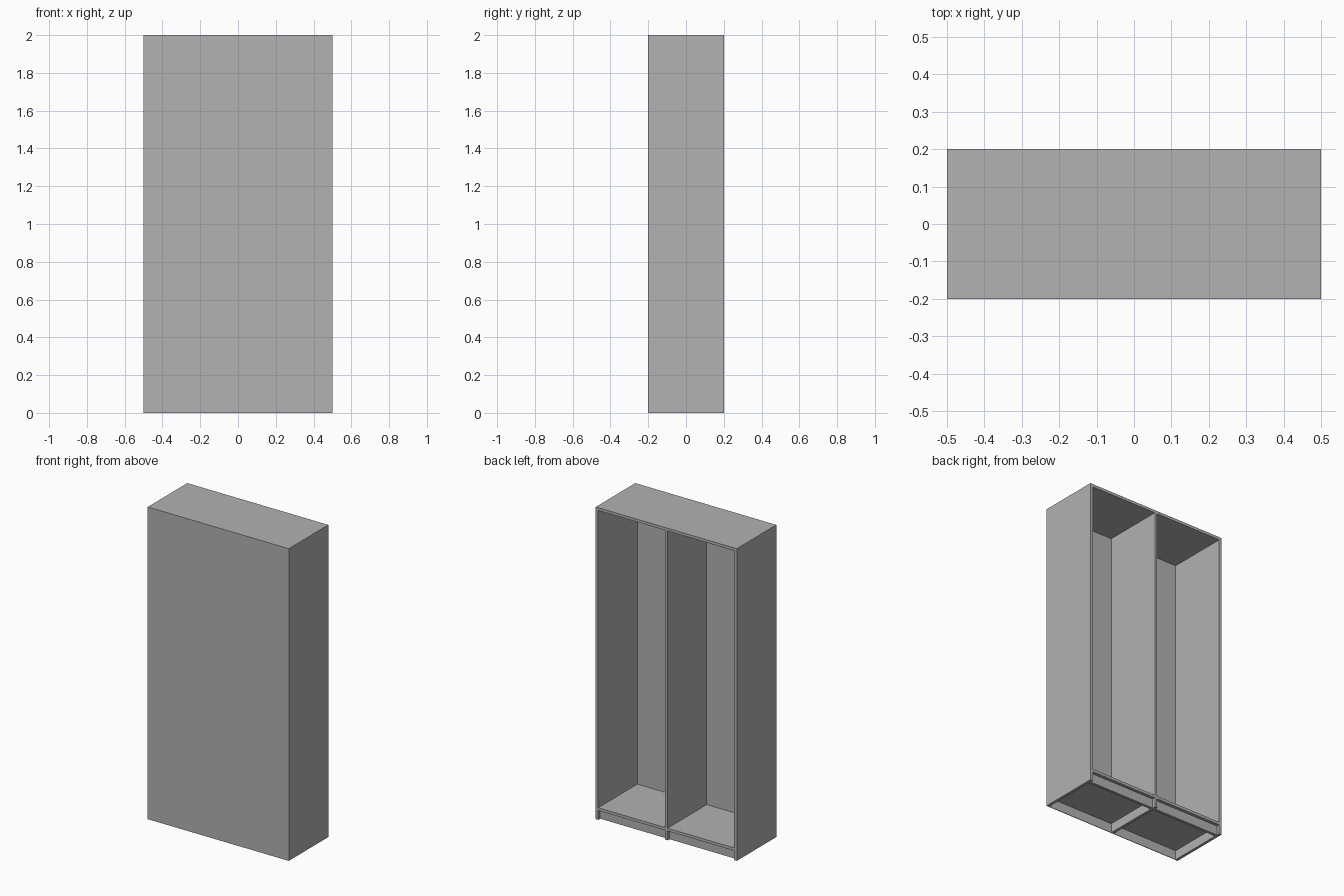
import bpy

cube = bpy.data.objects.get("Cube")
if cube:
    bpy.data.objects.remove(cube, do_unlink=True)

# Single flat grey for every board
grey = bpy.data.materials.new("board_grey")
grey.use_nodes = True
colour = (0.445, 0.445, 0.445, 1)
grey.diffuse_color = colour
grey.node_tree.nodes["Principled BSDF"].inputs["Base Color"].default_value = colour

W, D, H = 1.0, 0.4, 2.0      # overall cabinet size
T = 0.018                    # board thickness
SHEET = 0.004                # thin front sheet
BASE = 0.06                  # plinth height
RECESS = 0.02                # plinth set-back
FRONT, BACK = -D / 2 + SHEET, D / 2


def board(name, x, y, z):
    """Box spanning the given (low, high) ranges."""
    bpy.ops.mesh.primitive_cube_add(size=1, location=[sum(r) / 2 for r in (x, y, z)])
    ob = bpy.context.object
    ob.name = name
    ob.scale = [r[1] - r[0] for r in (x, y, z)]
    bpy.ops.object.transform_apply(location=False, rotation=False, scale=True)
    ob.data.materials.append(grey)


depth = (FRONT, BACK)

# Closed front sheet, covering the full face
board("front_sheet", (-W / 2, W / 2), (-D / 2, FRONT), (0, H))

# Upright sides and top board
board("right_side", (-W / 2, -W / 2 + T), depth, (0, H))
board("left_side", (W / 2 - T, W / 2), depth, (0, H))
board("top_board", (-W / 2 + T, W / 2 - T), depth, (H - T, H))

# Centre divider reaching the floor
board("centre_divider", (-T / 2, T / 2), depth, (0, H - T))

# Floor board and recessed plinth of each bay
for side, bay in (("right", (-W / 2 + T, -T / 2)), ("left", (T / 2, W / 2 - T))):
    board(side + "_floor_board", bay, depth, (BASE, BASE + T))
    board(side + "_plinth", bay, (BACK - RECESS - T, BACK - RECESS), (0, BASE))
